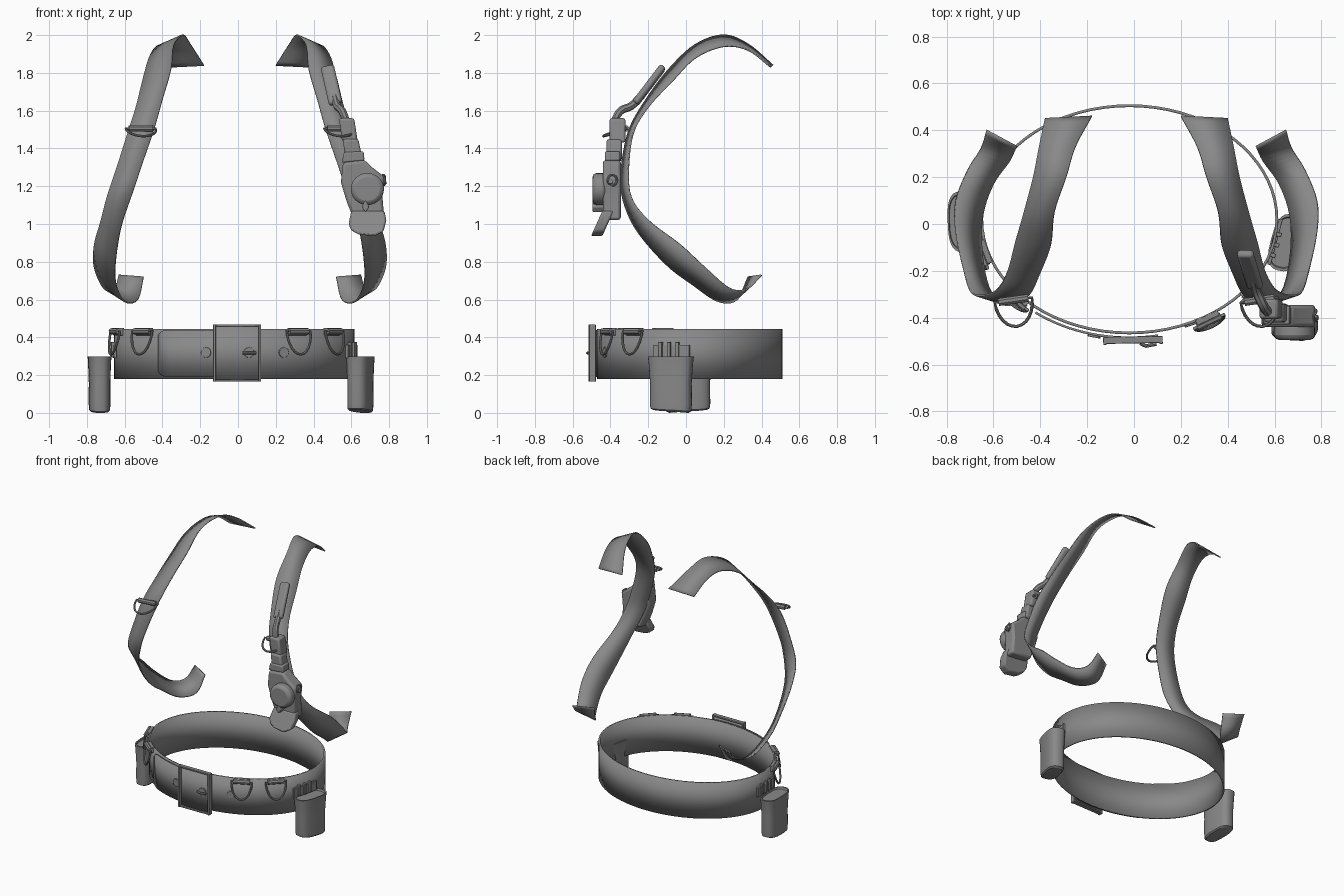
import bpy, bmesh
from math import sin, cos, pi, acos, sqrt
from mathutils import Vector, Matrix

cube = bpy.data.objects.get("Cube")
if cube:
    bpy.data.objects.remove(cube, do_unlink=True)

grey = bpy.data.materials.new("plain grey")
grey.use_nodes = True
COLOR = (0.25, 0.25, 0.25, 1)
grey.diffuse_color = COLOR
grey.node_tree.nodes["Principled BSDF"].inputs["Base Color"].default_value = COLOR

MID = 0.01                     # mirror plane of the two shoulder straps
CX, CY, RX, RY = -0.02, 0.02, 0.63, 0.485   # belt ellipse


def finish(ob, bevel=0.0):
    """Material, optional rounded edges and smooth shading."""
    ob.data.materials.append(grey)
    if bevel:
        mod = ob.modifiers.new("rounded", "BEVEL")
        mod.width, mod.segments, mod.limit_method = bevel, 2, "ANGLE"
    bpy.ops.object.select_all(action="DESELECT")
    ob.select_set(True)
    bpy.context.view_layer.objects.active = ob
    bpy.ops.object.shade_smooth_by_angle()
    return ob


def mesh(name, verts, faces, bevel=0.0, matrix=None, thick=0.0):
    me = bpy.data.meshes.new(name)
    me.from_pydata(verts, [], faces)
    bm = bmesh.new()
    bm.from_mesh(me)
    bmesh.ops.recalc_face_normals(bm, faces=bm.faces)
    bm.to_mesh(me)
    bm.free()
    ob = bpy.data.objects.new(name, me)
    bpy.context.collection.objects.link(ob)
    if matrix:
        ob.matrix_world = matrix
    if thick:
        mod = ob.modifiers.new("thickness", "SOLIDIFY")
        mod.thickness, mod.offset = thick, 0
    return finish(ob, bevel)


def loft(name, rings, bevel=0.0, matrix=None):
    """Closed solid through rings with equal point counts."""
    n = len(rings[0])
    faces = [(r * n + k, r * n + (k + 1) % n, (r + 1) * n + (k + 1) % n, (r + 1) * n + k)
             for r in range(len(rings) - 1) for k in range(n)]
    faces += [tuple(range(n)), tuple(range((len(rings) - 1) * n, len(rings) * n))]
    return mesh(name, [p for ring in rings for p in ring], faces, bevel, matrix)


def plate(name, outline, y0, y1, bevel=0.008, matrix=None, lean=0.0):
    """Front outline (x, z) extruded along y; lean slides it in y with height."""
    base = outline[0][1]
    return loft(name, [[(x, y + lean * (z - base), z) for x, z in outline] for y in (y0, y1)],
                bevel, matrix)


def box(name, w, h, y0, y1, matrix, bevel=0.003):
    return plate(name, [(-w, -h), (w, -h), (w, h), (-w, h)], y0, y1, bevel, matrix)


def tube(name, pts, radius, closed=False, matrix=None):
    cu = bpy.data.curves.new(name, "CURVE")
    cu.dimensions, cu.bevel_depth, cu.bevel_resolution, cu.use_fill_caps = "3D", radius, 2, True
    sp = cu.splines.new("POLY")
    sp.points.add(len(pts) - 1)
    for p, co in zip(sp.points, pts):
        p.co = (*co, 1)
    sp.use_cyclic_u = closed
    ob = bpy.data.objects.new(name, cu)
    bpy.context.collection.objects.link(ob)
    if matrix:
        ob.matrix_world = matrix
    bpy.ops.object.select_all(action="DESELECT")
    ob.select_set(True)
    bpy.context.view_layer.objects.active = ob
    bpy.ops.object.convert(target="MESH")
    return finish(bpy.context.object)


def axes(origin, x, up):
    """Frame with local x along x, local z close to up, local y completing it."""
    x = Vector(x).normalized()
    y = Vector(up).cross(x).normalized()
    m = Matrix((x, y, x.cross(y))).transposed().to_4x4()
    m.translation = origin
    return m


def d_ring(name, matrix, r=0.07, drop=0.11):
    """D ring hanging from a bar inside a sleeve."""
    pts = [(-r * cos(t * pi / 12), 0, -drop * sin(t * pi / 12)) for t in range(13)]
    tube(name + "_ring", pts, 0.007, True, matrix)
    tube(name + "_sleeve", [(-r * 0.8, 0, 0), (r * 0.8, 0, 0)], 0.017, False, matrix)


# --- shoulder straps: pairs of outer and inner edge points ---
EDGES = [
    ((.39, .45, 1.83), (.19, .46, 1.84)), ((.415, .33, 1.92), (.26, .33, 1.95)),
    ((.44, .2, 1.94), (.3, .2, 2)), ((.48, .05, 1.88), (.35, .05, 1.95)),
    ((.515, -.07, 1.76), (.365, -.09, 1.82)), ((.55, -.2, 1.62), (.41, -.21, 1.66)),
    ((.595, -.28, 1.48), (.455, -.3, 1.5)), ((.655, -.305, 1.29), (.52, -.34, 1.31)),
    ((.705, -.29, 1.14), (.57, -.34, 1.16)), ((.735, -.2, 1.02), (.63, -.27, .98)),
    ((.77, -.03, .89), (.66, -.11, .79)), ((.77, .1, .77), (.655, .04, .675)),
    ((.72, .23, .66), (.61, .17, .59)), ((.665, .32, .655), (.54, .27, .6)),
    ((.64, .4, .73), (.51, .33, .72))]


def smooth_path(pts, steps=5):
    """Catmull-Rom interpolation."""
    p = [Vector(q) for q in pts]
    p = [2 * p[0] - p[1]] + p + [2 * p[-1] - p[-2]]
    out = []
    for a, b, c, d in zip(p, p[1:], p[2:], p[3:]):
        for s in range(steps):
            t = s / steps
            out.append(b + (c - a) * t / 2 + (2 * a - 5 * b + 4 * c - d) * t * t / 2
                       + (3 * b - a - 3 * c + d) * t ** 3 / 2)
    return out + [p[-2]]


for side, s in (("left", 1), ("right", -1)):
    outer, inner = (smooth_path([(s * e[k][0] + MID, *e[k][1:]) for e in EDGES]) for k in (0, 1))
    n = len(outer)
    mesh(side + "_shoulder_strap", outer + inner,
         [(k, k + 1, n + k + 1, n + k) for k in range(n - 1)], thick=0.008)
    d_ring(side + "_strap", axes((s * .525 + MID, -.325, 1.505), (s * .14, .02 * s, 0), (0, 1, .35)),
           0.08, 0.12)


# --- belt ---
def on_belt(a, off=0.0, z=0.0):
    nrm = Vector((cos(a) / RX, sin(a) / RY, 0)).normalized()
    return Vector((CX + RX * cos(a), CY + RY * sin(a), z)) + nrm * off


def belt_angle(x):
    return -acos((x - CX) / RX)


def belt_frame(a, off, z, tilt=0.0):
    """Local x along the belt, local -y outward, tilt swings the bottom outward."""
    nrm = on_belt(a, 1) - on_belt(a)
    tangent = Vector((-nrm.y, nrm.x, 0))
    return axes(on_belt(a, off, z), tangent, Vector((0, 0, 1)) - nrm * tilt)


def belt_strip(name, x0, x1, off, z0, z1, thick, corner=0.0):
    a0, a1 = belt_angle(x0), belt_angle(x1)
    verts, count = [], 40
    for k in range(count + 1):
        a = a0 + (a1 - a0) * k / count
        d = max(0, 1 - k * 4 / count * 2)
        cut = corner * (1 - sqrt(1 - d * d))
        verts += [on_belt(a, off, z0 + cut), on_belt(a, off, z1 - cut)]
    return mesh(name, verts, [(2 * k, 2 * k + 2, 2 * k + 3, 2 * k + 1) for k in range(count)],
                thick=thick)


SEG = 72
mesh("waist_belt", [on_belt(k * 2 * pi / SEG, 0, z) for z in (.18, .445) for k in range(SEG)],
     [(k, (k + 1) % SEG, SEG + (k + 1) % SEG, SEG + k) for k in range(SEG)], thick=0.012)
belt_strip("belt_tongue", -.41, .1, .02, .19, .44, .01, .03)
belt_strip("buckle_plate", -.12, .115, .032, .175, .46, .008)

# buckle frame, prong and eyelets
buckle = belt_frame(belt_angle(-.005), .035, .317)
for name, x in (("buckle_right_bar", -.12), ("buckle_left_bar", .12)):
    box(name, .007, .152, -.015, .02, buckle @ Matrix.Translation((x, 0, 0)))
for name, z in (("buckle_top_bar", .146), ("buckle_bottom_bar", -.146)):
    box(name, .12, .006, -.01, .02, buckle @ Matrix.Translation((0, 0, z)))
tube("buckle_prong", [(.03, -.01, 0), (.055, -.022, 0), (.1, -.014, 0)], .008, False, buckle)
for k, (x, off) in enumerate(((-.165, .027), (.055, .037), (.24, .007))):
    ring = [(.028 * cos(t * pi / 6), .028 * sin(t * pi / 6)) for t in range(12)]
    plate("eyelet_%d" % k, ring, -.006, .004, .002, belt_frame(belt_angle(x), off, .32))

# belt D rings with their retaining tabs
for k, x in enumerate((-.625, -.49, .31, .49)):
    a = belt_angle(x)
    d_ring("belt_d%d" % k, belt_frame(a, .026, .432, .2), .07, .125)
    box("belt_tab_%d" % k, .052, .02, -.02, .004, belt_frame(a, 0, .43))


# --- pouches: rounded oval lofts, pinched at the middle, recessed on top ---
def pouch(name, centre, a, half_w, half_t):
    levels = ((.008, .8), (.016, .92), (.05, .95), (.16, .94), (.26, 1), (.298, 1.04),
              (.298, .94), (.285, .9))
    rings = []
    for z, f in levels:
        ring = []
        for k in range(28):
            c, s = cos(k * pi / 14), sin(k * pi / 14)
            ring.append((half_w * f * abs(c) ** .65 * (1 if c > 0 else -1),
                         half_t * f * abs(s) ** .75 * (1 if s > 0 else -1), z - .008 * c * (z < .03)))
        rings.append(ring)
    frame = belt_frame(a, 0, 0)
    frame.translation = centre
    loft(name, rings, 0, frame)
    # belt loops and backing above the pouch
    box(name + "_backing", .1, .035, -.012, .004, belt_frame(a, 0, .325))
    for k in (-1, 0, 1):
        box(name + "_loop_%d" % (k + 1), .009, .04, -.026, .004,
            belt_frame(a + k * .09 - .02, 0, .335))


pouch("left_pouch", (.648, -.08, 0), -.2, .118, .062)
pouch("right_pouch", (-.733, .01, 0), pi + .03, .125, .06)

# --- radio set on the left strap ---
# antenna strip lying along the strap, with the cable below it
strip = axes((.495, -.195, 1.735), (.97, 0, .22), (-.1, .19, .24))
box("antenna_strip", .036, .125, -.018, .018, strip, .014)
tube("cable", smooth_path([(.51, -.235, 1.68), (.525, -.29, 1.625), (.55, -.345, 1.6),
                           (.57, -.375, 1.55), (.58, -.38, 1.48)]), .021)
# sleeves between cable and body
plate("upper_sleeve", [(.55, 1.44), (.635, 1.43), (.615, 1.56), (.535, 1.56)], -.405, -.32, .012)
plate("middle_sleeve", [(.57, 1.33), (.66, 1.34), (.637, 1.45), (.555, 1.45)], -.42, -.34, .012)
plate("lower_clip", [(.55, 1.325), (.67, 1.335), (.665, 1.385), (.56, 1.38)], -.43, -.35, .008)
# body, raised dial housing and bottom flap
plate("radio_body", [(.61, 1.03), (.775, 1.02), (.765, 1.14), (.775, 1.25), (.71, 1.3), (.67, 1.34),
                     (.555, 1.325), (.545, 1.22), (.575, 1.12)], -.44, -.345, .015)
dial = [(.685 + .088 * cos(t * pi / 12), 1.185 + .085 * sin(t * pi / 12)) for t in range(24)]
plate("dial_housing", dial, -.495, -.42, .022)
plate("housing_notch", [(.655, 1.09), (.675, 1.06), (.695, 1.09), (.675, 1.13)], -.495, -.42, .005)
plate("bottom_flap", [(.6, .965), (.64, .945), (.72, .935), (.77, .96), (.785, 1.02), (.775, 1.07),
                      (.6, 1.07), (.585, 1.0)], -.49, -.43, .01, None, .45)
# side loop
tube("side_loop", [(.772 + .006 * sin(t), -.39 + .024 * cos(t * pi / 8), 1.232 + .028 * sin(t * pi / 8))
                   for t in range(16)], .006, True)
tube("side_stud", [(.74, -.4, 1.21), (.785, -.4, 1.225)], .012)
